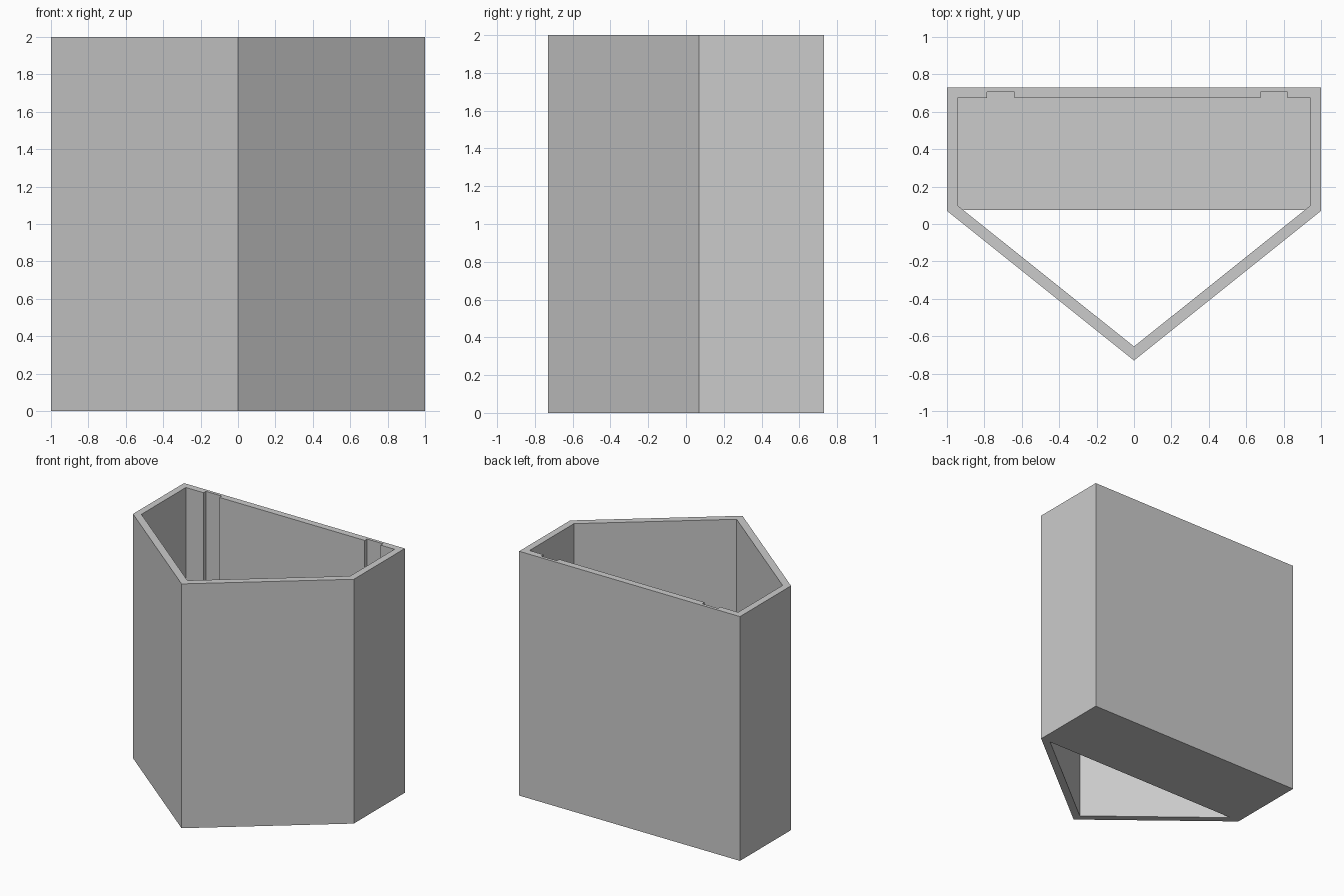
import bpy
import bmesh

cube = bpy.data.objects.get("Cube")
if cube:
    bpy.data.objects.remove(cube, do_unlink=True)

HEIGHT, FLOOR = 2.0, 0.055

# Single grey material
grey = bpy.data.materials.new("plain grey")
grey.use_nodes = True
colour = (0.6, 0.6, 0.6, 1)
grey.diffuse_color = colour
grey.node_tree.nodes["Principled BSDF"].inputs["Base Color"].default_value = colour


def prism(name, outline, z0, z1):
    """Extrude a flat outline from z0 up to z1."""
    bm = bmesh.new()
    base = bm.faces.new([bm.verts.new((x, y, z0)) for x, y in outline])
    top = bmesh.ops.extrude_face_region(bm, geom=[base])["geom"]
    verts = [v for v in top if isinstance(v, bmesh.types.BMVert)]
    bmesh.ops.translate(bm, verts=verts, vec=(0, 0, z1 - z0))
    bmesh.ops.recalc_face_normals(bm, faces=bm.faces)
    mesh = bpy.data.meshes.new(name)
    bm.to_mesh(mesh)
    bm.free()
    mesh.materials.append(grey)
    obj = bpy.data.objects.new(name, mesh)
    bpy.context.collection.objects.link(obj)
    return obj


def rectangle(x0, x1, y0, y1):
    return [(x0, y0), (x1, y0), (x1, y1), (x0, y1)]


def house(half_width, back, corner, tip):
    """Five-sided outline with its point to the front."""
    return [(0, tip), (half_width, corner), (half_width, back),
            (-half_width, back), (-half_width, corner)]


def combine(target, tool, operation):
    """Apply a boolean and discard the tool."""
    mod = target.modifiers.new(operation.title(), "BOOLEAN")
    mod.operation, mod.solver, mod.object = operation, "EXACT", tool
    bpy.context.view_layer.objects.active = target
    bpy.ops.object.modifier_apply(modifier=mod.name)
    bpy.data.objects.remove(tool, do_unlink=True)


# Five-sided wall, open at the top and bottom
holder = prism("wall_holder", house(1, 0.73, 0.07, -0.73), 0, HEIGHT)
cavity = prism("cavity", house(0.945, 0.675, 0.1, -0.655), -0.1, HEIGHT + 0.1)
combine(holder, cavity, "DIFFERENCE")

# Two shallow grooves inside the back wall
for x0, x1 in ((-0.785, -0.64), (0.675, 0.82)):
    groove = prism("groove", rectangle(x0, x1, 0.6, 0.705), -0.1, HEIGHT + 0.1)
    combine(holder, groove, "DIFFERENCE")

# Floor across the rear part only, leaving the pointed front open
floor = prism("floor", rectangle(-0.97, 0.97, 0.075, 0.72), 0, FLOOR)
combine(holder, floor, "UNION")
